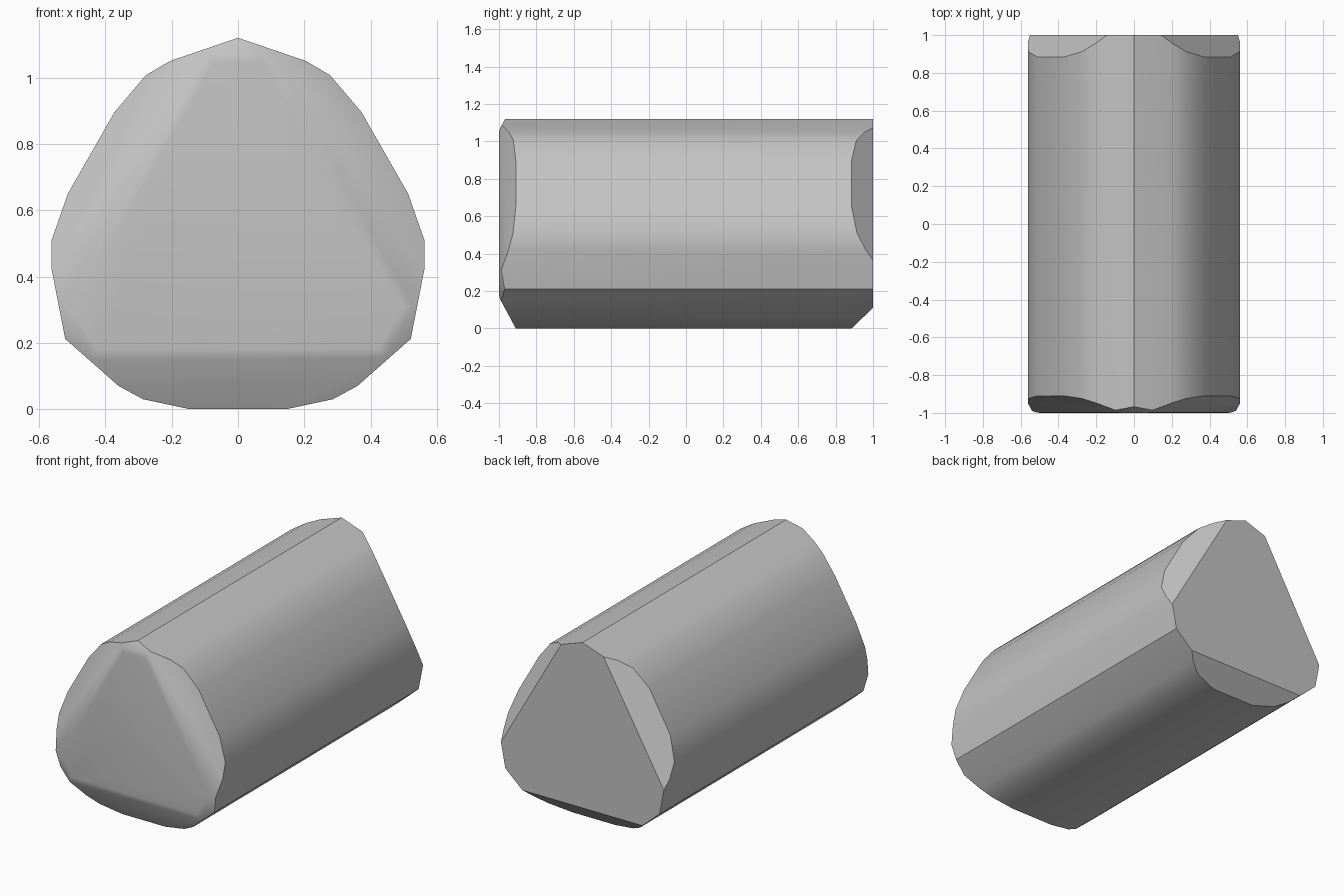
import bpy
import bmesh
import math
from mathutils import Vector

default = bpy.data.objects.get("Cube")
if default:
    bpy.data.objects.remove(default, do_unlink=True)

grey = bpy.data.materials.new("plain grey")
grey.use_nodes = True
colour = (0.55, 0.55, 0.55, 1.0)
grey.diffuse_color = colour
grey.node_tree.nodes["Principled BSDF"].inputs["Base Color"].default_value = colour

AXIS_Z = 0.513

# Right half of the rounded triangular section, from top to bottom
half = [(0, 1.12), (0.205, 1.05), (0.278, 1.007), (0.373, 0.895), (0.513, 0.65),
        (0.562, 0.51), (0.562, 0.422), (0.521, 0.212), (0.36, 0.07),
        (0.286, 0.03), (0.145, 0)]
section = half + [(-x, z) for x, z in reversed(half[1:])]


def cut(bm, angle, inner, outer):
    """Slice off a rim chamfer through two (radius, y) points at an angle."""
    a = math.radians(angle)
    radial = Vector((math.cos(a), 0, math.sin(a)))
    (r1, y1), (r2, y2) = inner, outer
    side = math.copysign(1, y1)
    normal = radial * abs(y2 - y1) + Vector((0, side * abs(r2 - r1), 0))
    point = radial * r1 + Vector((0, y1, AXIS_Z))
    result = bmesh.ops.bisect_plane(
        bm, geom=bm.verts[:] + bm.edges[:] + bm.faces[:], dist=1e-5,
        plane_co=point, plane_no=normal, clear_outer=True)
    rim = [g for g in result["geom_cut"] if isinstance(g, bmesh.types.BMEdge)]
    bmesh.ops.contextual_create(bm, geom=rim)


# Extruded bar
bm = bmesh.new()
face = bm.faces.new([bm.verts.new((x, -1, z)) for x, z in section])
extruded = bmesh.ops.extrude_face_region(bm, geom=[face], use_keep_orig=True)
new_verts = [g for g in extruded["geom"] if isinstance(g, bmesh.types.BMVert)]
bmesh.ops.translate(bm, verts=new_verts, vec=(0, 2, 0))
bmesh.ops.recalc_face_normals(bm, faces=bm.faces[:])

# Chamfers over the three sides at both ends, and the three front corners
for side_angle in (-90, 30, 150):
    cut(bm, side_angle, (0.403, 1), (0.513, 0.885))
    cut(bm, side_angle, (0.345, -1), (0.513, -0.91))
for corner_angle in (90, 210, 330):
    cut(bm, corner_angle, (0.547, -1), (0.607, -0.967))
bmesh.ops.recalc_face_normals(bm, faces=bm.faces[:])

# Soft rim around the front cap
front_rim = [e for e in bm.edges if all(v.co.y < -0.9995 for v in e.verts)]
bmesh.ops.bevel(bm, geom=front_rim, offset=0.015, segments=2, profile=0.5,
                affect='EDGES', clamp_overlap=True)
bmesh.ops.recalc_face_normals(bm, faces=bm.faces[:])

mesh = bpy.data.meshes.new("rounded_triangular_bar")
bm.to_mesh(mesh)
bm.free()
mesh.materials.append(grey)
bar = bpy.data.objects.new("rounded_triangular_bar", mesh)
bpy.context.scene.collection.objects.link(bar)

for other in bpy.context.selected_objects:
    other.select_set(False)
bar.select_set(True)
bpy.context.view_layer.objects.active = bar
bpy.ops.object.shade_smooth_by_angle(angle=math.radians(30))
